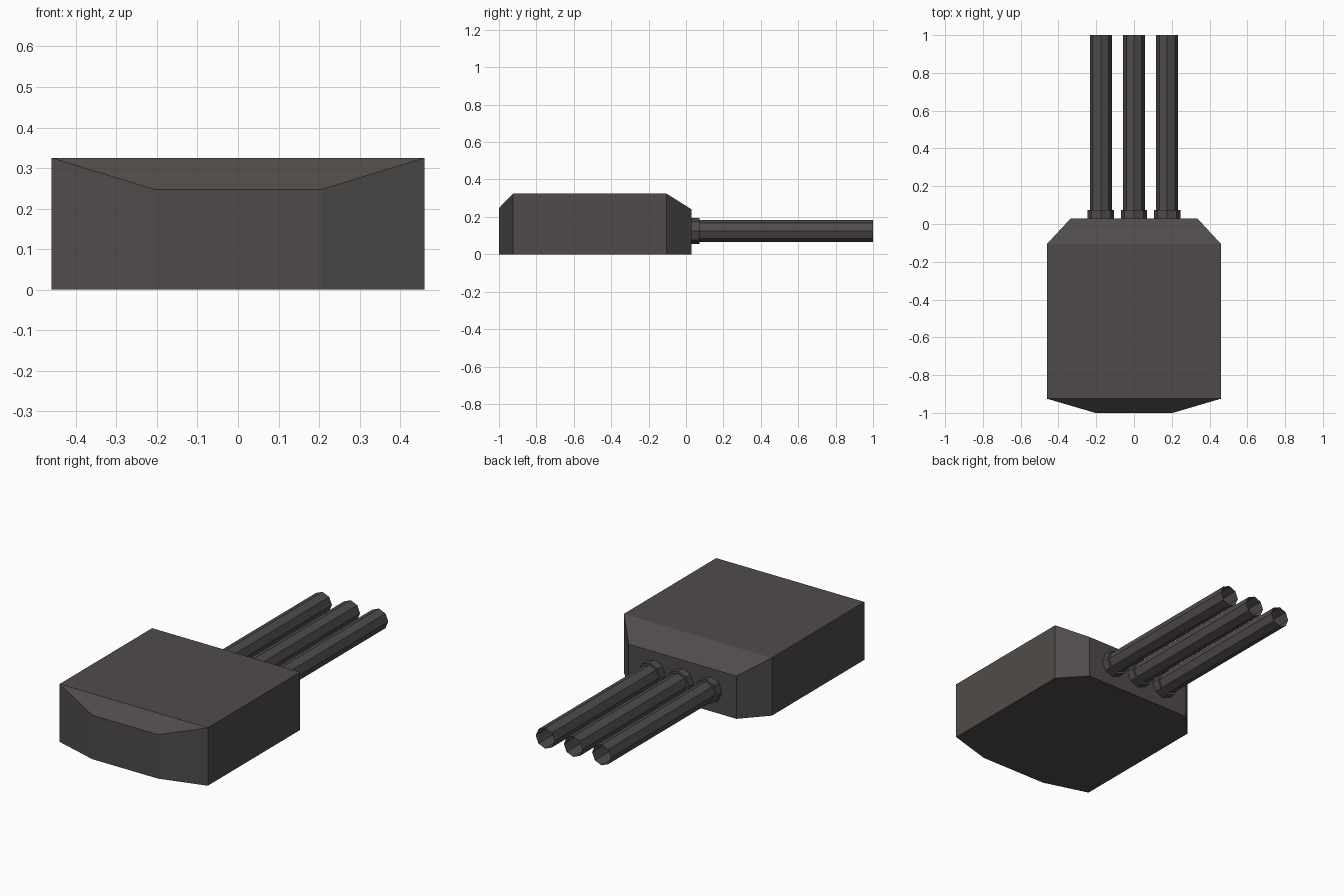
import bpy, bmesh, math

if "Cube" in bpy.data.objects:
    bpy.data.objects.remove(bpy.data.objects["Cube"])

mat = bpy.data.materials.new("dark_grey")
mat.diffuse_color = (0.078, 0.071, 0.068, 1)
mat.use_nodes = True
mat.node_tree.nodes["Principled BSDF"].inputs["Base Color"].default_value = mat.diffuse_color


def make_object(name, bm):
    bmesh.ops.recalc_face_normals(bm, faces=bm.faces)
    mesh = bpy.data.meshes.new(name)
    bm.to_mesh(mesh)
    bm.free()
    mesh.materials.append(mat)
    obj = bpy.data.objects.new(name, mesh)
    bpy.context.collection.objects.link(obj)
    return obj


# Housing: mirrored outline rows (half width, y, top height)
rows = [(0.205, -1.0, 0.247), (0.46, -0.925, 0.325),
        (0.46, -0.105, 0.325), (0.335, 0.03, 0.24)]
bm = bmesh.new()
outline = [(w, y, z) for w, y, z in rows] + [(-w, y, z) for w, y, z in reversed(rows)]
low = [bm.verts.new((x, y, 0)) for x, y, z in outline]
top = [bm.verts.new(p) for p in outline]
bm.faces.new(low)
for i in range(8):
    j = (i + 1) % 8
    bm.faces.new((low[i], low[j], top[j], top[i]))
for i in range(3):  # front slope, flat roof, back slope
    bm.faces.new((top[i], top[i + 1], top[6 - i], top[7 - i]))
make_object("housing", bm)


# Eight-sided sleeve along y, given as (y, radius) rings
def sleeve(name, x, rings):
    bm = bmesh.new()
    loops = []
    for y, r in rings:
        loops.append([bm.verts.new((x + r * math.cos(k * math.pi / 4), y,
                                    0.125 + r * math.sin(k * math.pi / 4)))
                      for k in range(8)])
    for a, b in zip(loops, loops[1:]):
        for k in range(8):
            n = (k + 1) % 8
            bm.faces.new((a[k], a[n], b[n], b[k]))
    return make_object(name, bm)


# Three open barrels with collars where they meet the housing
for side, x in (("left", -0.175), ("middle", 0), ("right", 0.175)):
    sleeve(side + "_barrel", x, [(0.03, 0.058), (1.0, 0.058)])
    sleeve(side + "_collar", x, [(0.03, 0.07), (0.073, 0.07), (0.073, 0.058)])
